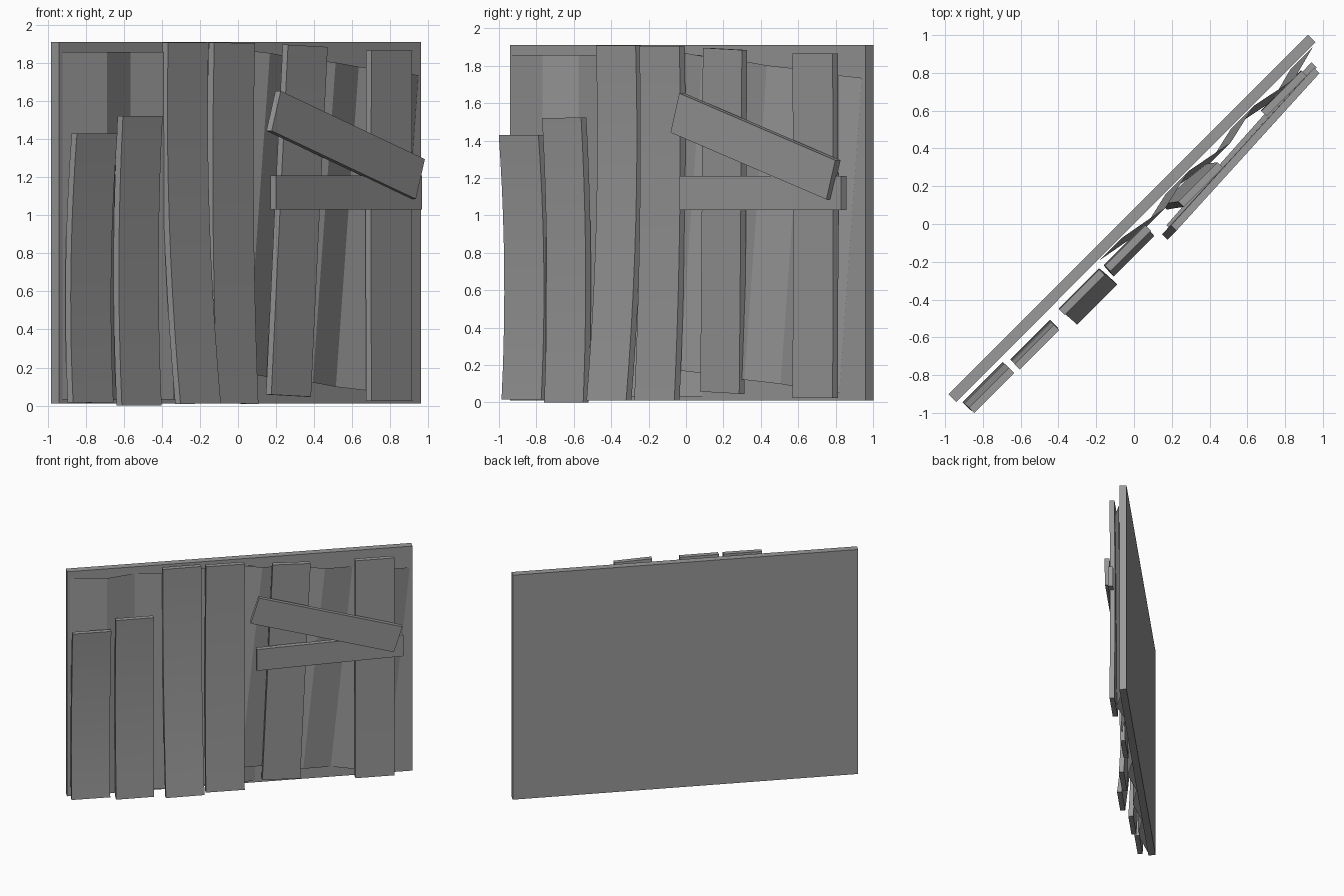
import bpy
import bmesh
from math import sqrt
from mathutils import Vector

cube = bpy.data.objects.get("Cube")
if cube:
    bpy.data.objects.remove(cube, do_unlink=True)

grey = bpy.data.materials.new("weathered grey")
grey.use_nodes = True
colour = (0.32, 0.32, 0.32, 1)
grey.diffuse_color = colour
grey.node_tree.nodes["Principled BSDF"].inputs["Base Color"].default_value = colour


def wall_point(u, w, z):
    """Along the wall, out from its face, and up: the wall runs diagonally."""
    return Vector(((u + w) / sqrt(2), (u - w) / sqrt(2), z))


def finish(bm, name):
    mesh = bpy.data.meshes.new(name)
    bm.to_mesh(mesh)
    bm.free()
    mesh.materials.append(grey)
    obj = bpy.data.objects.new(name, mesh)
    bpy.context.collection.objects.link(obj)
    return obj


def plank(name, start, end, width, depths, thick=0.04, steps=10):
    """Board from start to end (u, z), bent through three front-face depths."""
    a, b = Vector(start), Vector(end)
    along = (b - a).normalized()
    side = Vector((along.y, -along.x)) * width / 2
    d0, d1, d2 = depths
    bm = bmesh.new()
    rings = []
    for i in range(steps + 1):
        t = i / steps
        front = (d0 * 2 * (t - 0.5) * (t - 1) + d1 * 4 * t * (1 - t)
                 + d2 * 2 * t * (t - 0.5))
        centre = a.lerp(b, t)
        ring = []
        for s, w in ((-1, front), (1, front), (1, front - thick), (-1, front - thick)):
            p = centre + side * s
            ring.append(bm.verts.new(wall_point(p.x, w, p.y)))
        rings.append(ring)
    for low, high in zip(rings, rings[1:]):
        for k in range(4):
            n = (k + 1) % 4
            bm.faces.new((low[k], low[n], high[n], high[k]))
    bm.faces.new(rings[0])
    bm.faces.new(rings[-1])
    bmesh.ops.recalc_face_normals(bm, faces=bm.faces)
    obj = finish(bm, name)
    for p in obj.data.polygons:
        p.use_smooth = len(p.vertices) == 4
    bpy.ops.object.select_all(action="DESELECT")
    obj.select_set(True)
    bpy.context.view_layer.objects.active = obj
    bpy.ops.object.shade_smooth_by_angle()


def folded_sheet(name, top_left, top_right, height):
    """Thin zigzag sheet hanging from its top edge (u, z)."""
    a, b = Vector(top_left), Vector(top_right)
    along = (b - a).normalized()
    down = Vector((along.y, -along.x)) * height
    bm = bmesh.new()
    columns = []
    for i, t in enumerate((0, 0.195, 0.35, 0.535, 0.69, 0.865, 1)):
        w = 0.057 if i % 2 else 0.006
        top = a.lerp(b, t)
        columns.append([bm.verts.new(wall_point(p.x, w, p.y)) for p in (top + down, top)])
    for left, right in zip(columns, columns[1:]):
        bm.faces.new((left[0], right[0], right[1], left[1]))
    finish(bm, name)


# Backing wall
plank("wall_panel", (0.014, 0.01), (0.014, 1.91), 2.69, (0, 0, 0), 0.058, 1)

# Folded sheets behind the boards
folded_sheet("left_folded_sheet", (-1.31, 1.857), (0.13, 1.857), 1.825)
folded_sheet("right_folded_sheet", (-0.1, 1.88), (1.336, 1.735), 1.69)

# Upright boards, bottom to top
plank("short_board_1", (-1.16, 0.015), (-1.156, 1.43), 0.3, (0.085, 0.067, 0.11))
plank("short_board_2", (-0.82, 0.0), (-0.824, 1.522), 0.295, (0.105, 0.085, 0.117))
plank("tall_board_1", (-0.44, 0.01), (-0.45, 1.908), 0.3, (0.163, 0.085, 0.081))
plank("tall_board_2", (-0.12, 0.01), (-0.113, 1.906), 0.303, (0.12, 0.083, 0.088))
plank("leaning_board", (0.325, 0.052), (0.397, 1.89), 0.295, (0.07, 0.095, 0.122))
plank("end_board", (1.05, 0.025), (1.05, 1.865), 0.303, (0.093, 0.09, 0.093))

# Boards nailed across
plank("level_crossboard", (0.117, 1.12), (1.27, 1.12), 0.18, (0.166, 0.129, 0.098))
plank("slanted_crossboard", (0.1, 1.548), (1.225, 1.19), 0.22, (0.184, 0.157, 0.13))
